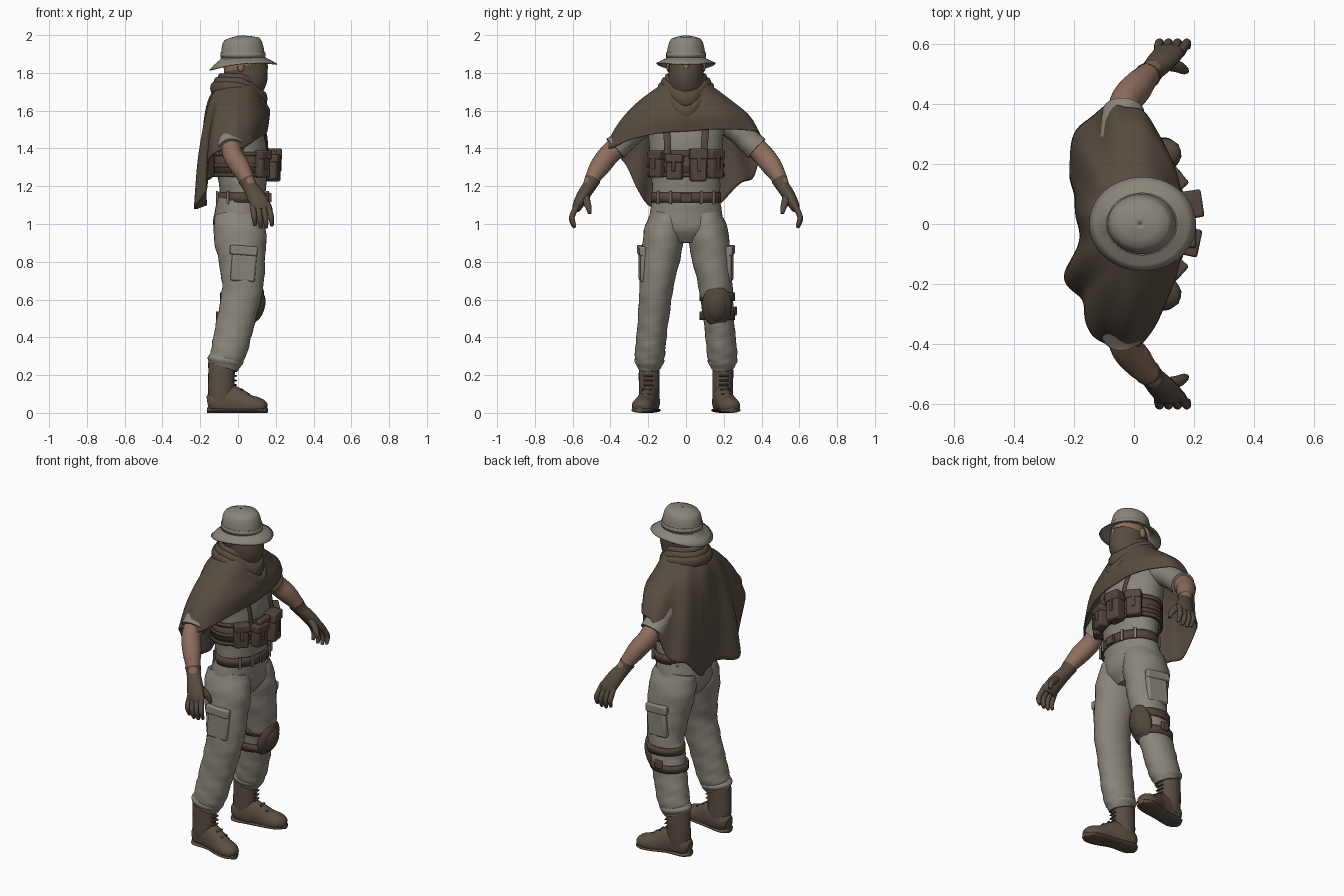
import bpy, bmesh, math
from mathutils import Vector, Matrix

cube = bpy.data.objects.get("Cube")
if cube:
    bpy.data.objects.remove(cube, do_unlink=True)


def material(name, *rgb):
    m = bpy.data.materials.new(name)
    m.use_nodes = True
    m.diffuse_color = (*rgb, 1)
    m.node_tree.nodes["Principled BSDF"].inputs["Base Color"].default_value = (*rgb, 1)
    return m


cloth = material("grey cloth", .255, .235, .195)
wool = material("brown wool", .095, .073, .052)
leather = material("boot leather", .105, .077, .055)
gear = material("dark webbing", .085, .062, .044)
skin = material("skin", .27, .155, .11)
made = []


def finish(name, bm, mat, thick=0, bevel=0):
    bmesh.ops.recalc_face_normals(bm, faces=bm.faces[:])
    mesh = bpy.data.meshes.new(name)
    bm.to_mesh(mesh)
    bm.free()
    mesh.materials.append(mat)
    ob = bpy.data.objects.new(name, mesh)
    bpy.context.collection.objects.link(ob)
    if thick:
        ob.modifiers.new("thickness", "SOLIDIFY").thickness = thick
    if bevel:
        b = ob.modifiers.new("soft edges", "BEVEL")
        b.width, b.segments = bevel, 2
    made.append(ob)
    return ob


def spline(keys, steps, closed=False):
    """Smooth curve through keys of any dimension."""
    n, out = len(keys), []
    for i in range(n if closed else n - 1):
        ids = [(i + k) % n if closed else min(max(i + k, 0), n - 1) for k in (-1, 0, 1, 2)]
        for s in range(steps):
            t = s / steps
            out.append([b + t * ((c - a) + t * ((2*a - 5*b + 4*c - d) + t * (3*b - a - 3*c + d))) / 2
                        for a, b, c, d in zip(*[keys[j] for j in ids])])
    return out if closed else out + [list(keys[-1])]


def skin_rings(bm, rings, cap=True, loop=False):
    rows = [[bm.verts.new(p) for p in r] for r in rings]
    n = len(rows[0])
    for a, b in zip(rows, rows[1:] + (rows[:1] if loop else [])):
        for i in range(n):
            bm.faces.new((a[i], a[(i+1) % n], b[(i+1) % n], b[i]))
    if cap and not loop:
        bm.faces.new(rows[0])
        bm.faces.new(rows[-1])


def tube(name, keys, mat, n=24, steps=5, ripple=0, ref=(1, 0, 0), cap=True, thick=0, loop=False, warp=None):
    """Loft ellipses (x, y, z, radius along ref, other radius)."""
    pts = spline(keys, steps, loop)
    ctr = [Vector(p[:3]) for p in pts]
    m, rings = len(pts), []
    for i, p in enumerate(pts):
        a = ctr[i-1] if loop else ctr[max(i-1, 0)]
        b = ctr[(i+1) % m] if loop else ctr[min(i+1, m-1)]
        t = (b - a).normalized()
        u = Vector(ref)
        u = (u - t * u.dot(t)).normalized()
        v = t.cross(u)
        ring = []
        for k in range(n):
            q = math.tau * k / n
            w = 1 + ripple * (math.sin(2*q + i*1.1) + .7 * math.sin(3*q - i*1.9))
            c = ctr[i] + (u * p[3] * math.cos(q) + v * p[4] * math.sin(q)) * w
            ring.append(warp(c) if warp else c)
        rings.append(ring)
    bm = bmesh.new()
    skin_rings(bm, rings, cap, loop)
    return finish(name, bm, mat, thick)


def box(name, loc, size, mat, turn=0, tilt=0, bevel=.008):
    bm = bmesh.new()
    bmesh.ops.create_cube(bm, size=1)
    ob = finish(name, bm, mat, bevel=bevel)
    ob.data.transform(Matrix.Translation(loc) @ Matrix.Rotation(turn, 4, "Z")
                      @ Matrix.Rotation(tilt, 4, "Y") @ Matrix.Diagonal((*size, 1)))
    return ob


def ball(name, loc, size, mat, tilt=0):
    bm = bmesh.new()
    bmesh.ops.create_uvsphere(bm, u_segments=28, v_segments=18, radius=1)
    bmesh.ops.transform(bm, verts=bm.verts[:], matrix=Matrix.Translation(loc)
                        @ Matrix.Rotation(tilt, 4, "Y") @ Matrix.Diagonal((*size, 1)))
    return finish(name, bm, mat)


def band(name, x, y, z, rx, ry, high, mat, thick=.01):
    keys = [(x, y, z + high * k, rx, ry) for k in (-.5, .5)]
    return tube(name, keys, mat, n=36, steps=1, cap=False, thick=thick)


# Torso, trousers seat and belt
tube("shirt", [(.025, 0, 1.08, .12, .175), (.025, 0, 1.2, .125, .18), (.02, 0, 1.35, .14, .19),
               (.005, 0, 1.5, .14, .2), (-.01, 0, 1.6, .1, .17), (0, 0, 1.7, .07, .08)], cloth, 32, ripple=.01)
tube("trouser_seat", [(.025, 0, 1.15, .125, .175), (.012, 0, 1.06, .135, .19),
                      (.005, 0, .97, .135, .195), (.005, 0, .9, .09, .1)], cloth, 32, ripple=.006)
band("belt", .03, 0, 1.14, .137, .186, .052, gear)
box("belt_buckle", (.17, 0, 1.14), (.014, .06, .05), gear, bevel=.004)
for a in (-.9, -.45, .45, .9, 2.2, math.pi, -2.2):
    box("belt_loop", (.03 + .14 * math.cos(a), .19 * math.sin(a), 1.14), (.012, .016, .07), cloth, a, bevel=.003)

# Chest rig
band("rig_base", .02, 0, 1.315, .146, .197, .13, gear)
for z in (1.26, 1.31, 1.37):
    band("rig_webbing", .02, 0, z, .153, .204, .022, gear, .006)
for y, z, w, h, d, a in ((-.155, 1.315, .08, .14, .05, -.75), (-.06, 1.3, .085, .13, .06, -.2),
                         (.065, 1.31, .085, .17, .07, .15), (.155, 1.315, .085, .15, .05, .7)):
    x = .02 + .15 * math.sqrt(1 - (y / .2) ** 2) + d / 2 - .01
    box("pouch", (x, y, z), (d, w, h), gear, a, bevel=.012)
    box("pouch_flap", (x + .004, y, z + h * .36), (d + .006, w + .008, h * .33), gear, a)
    box("pouch_tab", (x + d / 2 * math.cos(a), y + d / 2 * math.sin(a), z + .01), (.014, .02, h * .5), gear, a, bevel=.004)
box("radio", (.19, -.03, 1.375), (.035, .1, .035), gear)

# Head, mask and hat
ball("head", (.032, 0, 1.83), (.108, .09, .125), skin)
tube("face_mask", [(.02, 0, 1.64, .09, .09), (.03, 0, 1.72, .105, .09), (.042, 0, 1.785, .116, .092),
                   (.036, 0, 1.838, .112, .092)], wool, 32, ripple=.008, cap=False, thick=.008)
ball("nose", (.14, 0, 1.832), (.02, .016, .026), skin)


def droop(c):
    out = max(0, Vector(((c.x - .025) / .18, c.y / .157)).length - .65)
    return c - Vector((0, 0, .06 * out * ((c.x - .025) / .18) ** 2))


tube("hat", [(.028, 0, 1.852, .18, .157), (.027, 0, 1.862, .155, .135), (.026, 0, 1.878, .118, .104),
             (.024, 0, 1.93, .112, .098), (.022, 0, 1.962, .104, .09), (.021, 0, 1.98, .092, .078),
             (.02, 0, 1.99, .06, .05), (.02, 0, 1.997, .02, .02), (.02, 0, 1.998, .002, .002)],
     cloth, 40, steps=1, cap=False, thick=.006, warp=droop)
band("hat_band", .026, 0, 1.895, .119, .105, .025, cloth, .006)
for s in (-1, 1):
    ball("ear", (.015, s * .092, 1.835), (.018, .012, .03), skin)

# Cape: drape each strand from the neck over the shoulder to the hem
hem = [(.155, 0, 1.49), (.145, .14, 1.5), (.1, .27, 1.5), (.03, .375, 1.49), (-.06, .395, 1.46),
       (-.14, .37, 1.26), (-.2, .28, 1.21), (-.225, .17, 1.1), (-.185, .06, 1.1), (-.185, -.06, 1.1),
       (-.225, -.17, 1.08), (-.18, -.26, 1.18), (-.16, -.33, 1.33), (-.08, -.415, 1.4),
       (.02, -.41, 1.4), (.1, -.28, 1.45), (.145, -.14, 1.48)]
strands = []
for hx, hy, hz in spline(hem, 7, True):
    a = math.atan2(hy / .4, (hx + .02) / .2)
    c, s = math.cos(a), math.sin(a)
    low = Vector((hx, hy, hz))
    top = Vector((-.01 + .15 * c, .255 * s, 1.645))
    out = Vector((c, s, .3))
    mid = top.lerp(low, .5) + out * .018
    strand = spline([(.01 + .09 * c, .1 * s, 1.76), top, mid, low], 7)
    fold = .011 * math.sin(11 * a) * (.45 - .55 * c)
    strands.append([Vector(p) + out * fold * (j / 21) for j, p in enumerate(strand)])
bm = bmesh.new()
skin_rings(bm, list(zip(*strands)), cap=False)
finish("cape", bm, wool, .008)

# Scarf: stacked loops that sag at the front
for rx, ry, z, sag, r in ((.1, .098, 1.77, .05, .022), (.115, .115, 1.745, .09, .026),
                          (.128, .132, 1.72, .13, .026), (.115, .11, 1.71, .05, .035)):
    keys = []
    for k in range(16):
        a = math.tau * k / 16
        c = math.cos(a)
        keys.append((.012 + rx * c + .1 * sag * c, ry * math.sin(a) * (1 - .25 * max(c, 0)),
                     z - sag * max(0, (c + .3) / 1.3) ** 2, r * 1.25, r * .7))
    tube("scarf_fold", keys, wool, 12, 4, ref=(0, 0, 1), loop=True, ripple=.03)

for side, s in (("left", 1), ("right", -1)):
    def limb(name, keys, mat, **kw):
        return tube(side + "_" + name, [(k[0], s * k[1], *k[2:]) for k in keys], mat, **kw)

    # Arms
    limb("sleeve", [(-.03, .17, 1.57, .08, .07), (-.04, .26, 1.505, .075, .066), (-.04, .32, 1.45, .072, .064),
                    (-.035, .375, 1.4, .07, .068)], cloth, ripple=.015)
    limb("arm", [(-.04, .3, 1.47, .055, .055), (-.03, .4, 1.375, .053, .056), (.008, .453, 1.308, .052, .054),
                 (.04, .49, 1.25, .042, .042), (.065, .515, 1.2, .035, .033)], skin)
    limb("glove", [(.045, .495, 1.235, .045, .043), (.062, .512, 1.2, .04, .036), (.09, .542, 1.155, .047, .034),
                   (.118, .572, 1.1, .05, .028), (.125, .582, 1.075, .044, .02)], wool)
    for i in range(4):
        o, drop = .03 * i - .045, (.012, 0, 0, .01)[i]
        limb("finger", [(.118 + o * .8, .57, 1.11, .016, .016), (.128 + o, .6, 1.05, .015, .015),
                        (.132 + o, .603, 1.015 + drop, .014, .014), (.135 + o, .59, .98 + drop, .009, .009)], wool, n=12)
    limb("thumb", [(.095, .535, 1.16, .02, .022), (.145, .525, 1.115, .019, .02),
                   (.165, .515, 1.085, .016, .016), (.175, .51, 1.055, .009, .009)], wool, n=12)

    # Legs and cargo pockets
    limb("trouser_leg", [(.005, .095, 1.05, .125, .09), (.01, .115, .95, .14, .108), (.02, .135, .82, .125, .103),
                         (.025, .155, .68, .11, .09), (.005, .167, .56, .103, .085), (-.02, .178, .45, .1, .08),
                         (-.04, .187, .36, .097, .08), (-.06, .193, .29, .09, .078), (-.075, .195, .24, .075, .062)],
         cloth, n=32, ripple=.016)
    limb("trouser_cuff", [(-.066, .193, .3, .082, .07), (-.07, .194, .275, .093, .08), (-.075, .195, .25, .08, .066)], cloth)
    box(side + "_cargo_pocket", (.03, s * .228, .78), (.13, .035, .17), cloth, s * -.1, .08, .012)
    box(side + "_pocket_flap", (.03, s * .235, .86), (.145, .034, .05), cloth, s * -.1, .08)

    # Boots
    limb("boot_shaft", [(-.085, .195, .27, .072, .055), (-.088, .195, .18, .07, .055), (-.09, .194, .1, .068, .054),
                        (-.09, .193, .04, .06, .05)], leather, ripple=.008)
    floor = lambda c: Vector((c.x, c.y, max(c.z, .004)))
    limb("boot_foot", [(-.158, .185, .05, .03, .04), (-.13, .188, .055, .05, .06), (-.06, .194, .065, .052, .085),
                       (0, .206, .055, .05, .075), (.06, .222, .04, .056, .056), (.11, .234, .035, .054, .046),
                       (.142, .242, .028, .035, .03), (.15, .244, .025, .01, .01)], leather, ref=(0, 1, 0), warp=floor)
    limb("boot_sole", [(-.163, .185, .014, .025, .014), (-.13, .188, .014, .055, .014), (-.03, .2, .014, .05, .014),
                       (.06, .222, .014, .06, .014), (.12, .237, .014, .053, .014), (.154, .245, .014, .02, .014)],
         leather, ref=(0, 1, 0))
    for i in range(6):
        box(side + "_boot_lace", (-.015 + .035 * max(0, 2 - i), s * (.2 + .006 * max(0, 2 - i)), .1 + .024 * i),
            (.012, .05, .008), gear, s * .15, .3, .003)

# Knee pad on the left leg
ball("left_knee_pad", (.088, .163, .565), (.042, .08, .112), gear, .28)
ball("left_knee_shell", (.103, .163, .56), (.038, .06, .08), gear, .28)
for x, z in ((.018, .615), (-.005, .515)):
    band("left_knee_strap", x, .166, z, .112, .094, .045, gear)
box("left_strap_buckle", (0, .262, .54), (.05, .016, .05), gear)

# Rig shoulder straps
for s in (-1, 1):
    tube("rig_strap", [(.158, s * .1, 1.37, .006, .018), (.147, s * .1, 1.45, .006, .018),
                       (.12, s * .11, 1.54, .006, .018)], gear, n=8)

# Smooth shading with sharp creases
bpy.ops.object.select_all(action="DESELECT")
for ob in made:
    ob.select_set(True)
bpy.context.view_layer.objects.active = made[0]
bpy.ops.object.shade_smooth_by_angle(angle=math.radians(45))
